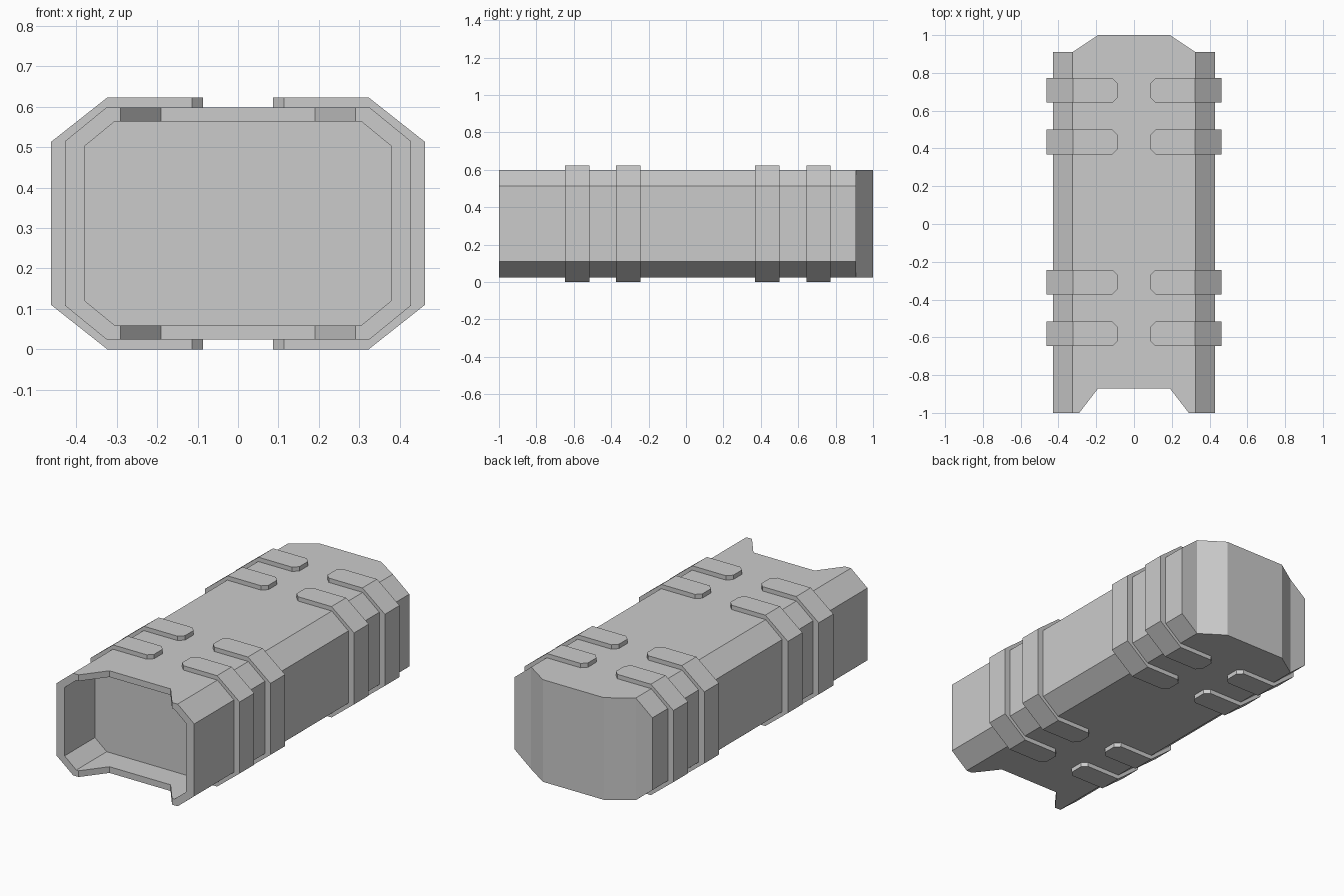
import bpy, bmesh

if "Cube" in bpy.data.objects:
    bpy.data.objects.remove(bpy.data.objects["Cube"])

ZC = 0.3115  # every section is symmetric about this height


def add_object(name, bm, y=0.0):
    bmesh.ops.recalc_face_normals(bm, faces=bm.faces)
    mesh = bpy.data.meshes.new(name)
    bm.to_mesh(mesh)
    bm.free()
    obj = bpy.data.objects.new(name, mesh)
    obj.location.y = y
    bpy.context.collection.objects.link(obj)
    return obj


def ring(bm, quarter, ys):
    """Mirror a quarter section (x, height from centre) into a closed loop."""
    q = [(x, h, y) for (x, h), y in zip(quarter, ys)]
    top = q + [(-x, h, y) for x, h, y in reversed(q)]
    loop = top + [(x, -h, y) for x, h, y in reversed(top)]
    return [bm.verts.new((x, y, ZC + h)) for x, h, y in loop]


def bridge(bm, a, b):
    n = len(a)
    for i in range(n):
        j = (i + 1) % n
        bm.faces.new((a[i], a[j], b[j], b[i]))


def cap(bm, loop):
    """Close a loop with upright strips joining top and bottom points."""
    n = len(loop)
    for j in range(n // 2 - 1):
        bm.faces.new((loop[j], loop[j + 1], loop[n - 2 - j], loop[n - 1 - j]))


# Hollow-fronted octagonal shell with notched mouth and tapered back
outer = [(0.428, 0.203), (0.325, 0.287), (0.29, 0.287), (0.19, 0.287)]
inner = [(0.378, 0.192), (0.305, 0.252), (0.29, 0.252), (0.19, 0.252)]
front_y = [-1, -1, -1, -0.87]
back_y = [0.91, 0.91, 0.9333, 1.0]
bm = bmesh.new()
loops = [ring(bm, outer, back_y), ring(bm, outer, front_y),
         ring(bm, inner, front_y), ring(bm, inner, [-0.73] * 4)]
for a, b in zip(loops, loops[1:]):
    bridge(bm, a, b)
cap(bm, loops[0])
cap(bm, loops[-1])
add_object("case_shell", bm)

# Raised clasp bands: C-shaped wraps with clipped tips, mirrored left/right
# station: outer x, outer height, inner x, inner height, half width
stations = [(0.087, 0.3115, 0.087, 0.277, 0.038), (0.114, 0.3115, 0.114, 0.277, 0.065),
            (0.323, 0.3115, 0.32, 0.277, 0.065), (0.463, 0.201, 0.418, 0.198, 0.065)]
stations += [(a, -b, c, -d, w) for a, b, c, d, w in reversed(stations)]
for k, y in enumerate((-0.582, -0.308, 0.434, 0.708)):
    bm = bmesh.new()
    sections = []
    for ox, oh, ix, ih, w in stations:
        sections.append([bm.verts.new(p) for p in (
            (ox, -w, ZC + oh), (ox, w, ZC + oh), (ix, w, ZC + ih), (ix, -w, ZC + ih))])
    for a, b in zip(sections, sections[1:]):
        bridge(bm, a, b)
    bm.faces.new(sections[0])
    bm.faces.new(sections[-1])
    band = add_object(f"clasp_band_{k + 1}", bm, y)
    band.modifiers.new("mirror", 'MIRROR').use_axis[0] = True
